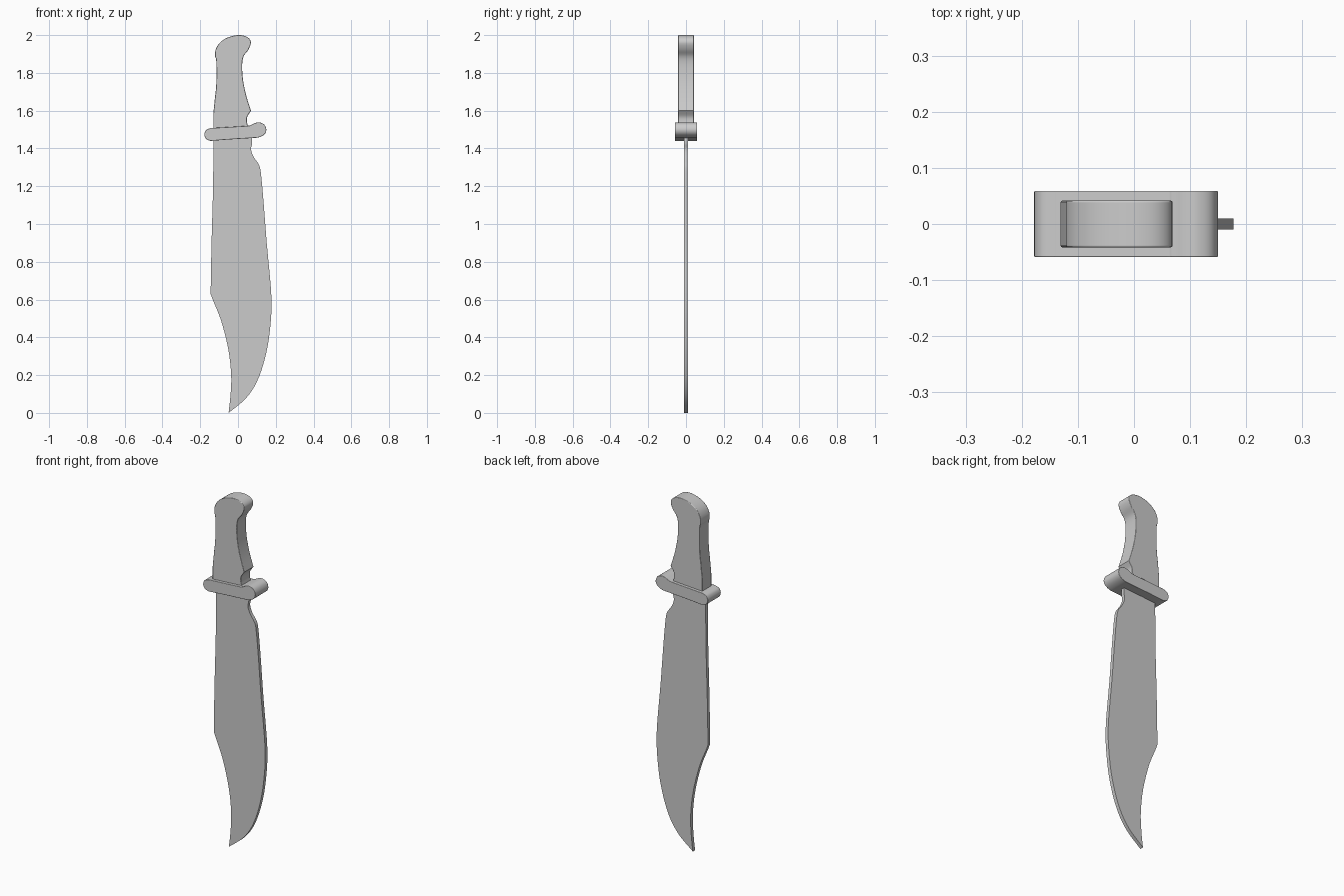
import bpy, bmesh
from mathutils import Vector

if "Cube" in bpy.data.objects:
    bpy.data.objects.remove(bpy.data.objects["Cube"])


def smooth_run(points, steps=4):
    """Catmull-Rom curve through one run of outline points (run ends stay sharp)."""
    p = [Vector(q) for q in points]
    if len(p) < 3:
        return p[:-1]
    p = [2 * p[0] - p[1]] + p + [2 * p[-1] - p[-2]]
    out = []
    for a, b, c, d in zip(p, p[1:], p[2:], p[3:]):
        for i in range(steps):
            t = i / steps
            out.append(0.5 * (2 * b + (c - a) * t + (2 * a - 5 * b + 4 * c - d) * t * t
                              + (3 * b - a - 3 * c + d) * t ** 3))
    return out


def plate(name, runs, half, bevel=0.0):
    """Extrude an x-z outline made of consecutive runs to y = -half..half."""
    outline = []
    for i, run in enumerate(runs):
        outline += smooth_run(run + [runs[(i + 1) % len(runs)][0]])
    bm = bmesh.new()
    face = bm.faces.new([bm.verts.new((q.x, -half, q.y)) for q in outline])
    side = bmesh.ops.extrude_face_region(bm, geom=[face])
    verts = [g for g in side["geom"] if isinstance(g, bmesh.types.BMVert)]
    bmesh.ops.translate(bm, verts=verts, vec=(0, 2 * half, 0))
    if not any(abs(f.normal.y) > 0.9 and f.calc_center_median().y < -half * 0.9 for f in bm.faces):
        bm.faces.new([v for v in bm.verts if v.co.y < 0])
    bmesh.ops.recalc_face_normals(bm, faces=bm.faces)
    mesh = bpy.data.meshes.new(name)
    bm.to_mesh(mesh)
    bm.free()
    obj = bpy.data.objects.new(name, mesh)
    bpy.context.collection.objects.link(obj)
    bpy.ops.object.select_all(action="DESELECT")
    obj.select_set(True)
    bpy.context.view_layer.objects.active = obj
    bpy.ops.object.shade_smooth_by_angle(angle=0.6)
    if bevel:
        mod = obj.modifiers.new("soft_rim", "BEVEL")
        mod.width, mod.segments = bevel, 2
        mod.limit_method, mod.angle_limit = "ANGLE", 1.2
        mod.harden_normals = True
    return obj


# Blade: concave clip, straight spine, tang, choil, long cutting edge
plate("blade", [
    [(-0.05, 0.0), (-0.04, 0.09), (-0.036, 0.2), (-0.052, 0.34), (-0.09, 0.49), (-0.13, 0.59)],
    [(-0.145, 0.63), (-0.14, 0.9), (-0.132, 1.2)],
    [(-0.13, 1.48)],
    [(0.07, 1.48), (0.075, 1.43), (0.069, 1.395), (0.083, 1.355), (0.11, 1.315),
     (0.121, 1.27), (0.135, 1.12), (0.152, 0.9), (0.177, 0.61), (0.168, 0.43),
     (0.143, 0.29), (0.1, 0.165), (0.04, 0.075)],
], 0.01)

# Guard: slightly tilted bar with a raised rounded front end
plate("guard", [
    [(-0.145, 1.44), (-0.168, 1.45), (-0.178, 1.474), (-0.168, 1.498), (-0.145, 1.507)],
    [(-0.14, 1.508), (0.04, 1.519), (0.068, 1.524), (0.09, 1.534), (0.112, 1.538),
     (0.138, 1.527), (0.15, 1.5), (0.14, 1.475), (0.11, 1.459), (0.07, 1.455), (-0.04, 1.448)],
], 0.059, 0.005)

# Handle: flat-sided grip with a hooked pommel and a finger notch
plate("handle", [
    [(-0.131, 1.48)],
    [(-0.131, 1.58), (-0.123, 1.66), (-0.115, 1.74), (-0.115, 1.86)],
    [(-0.121, 1.885), (-0.119, 1.92), (-0.098, 1.958), (-0.055, 1.987), (0.0, 2.0),
     (0.045, 1.992), (0.068, 1.965), (0.056, 1.925), (0.03, 1.888), (0.022, 1.84),
     (0.027, 1.76), (0.045, 1.675)],
    [(0.069, 1.6), (0.05, 1.57), (0.047, 1.545), (0.052, 1.52)],
    [(0.06, 1.49)],
], 0.042, 0.004)
